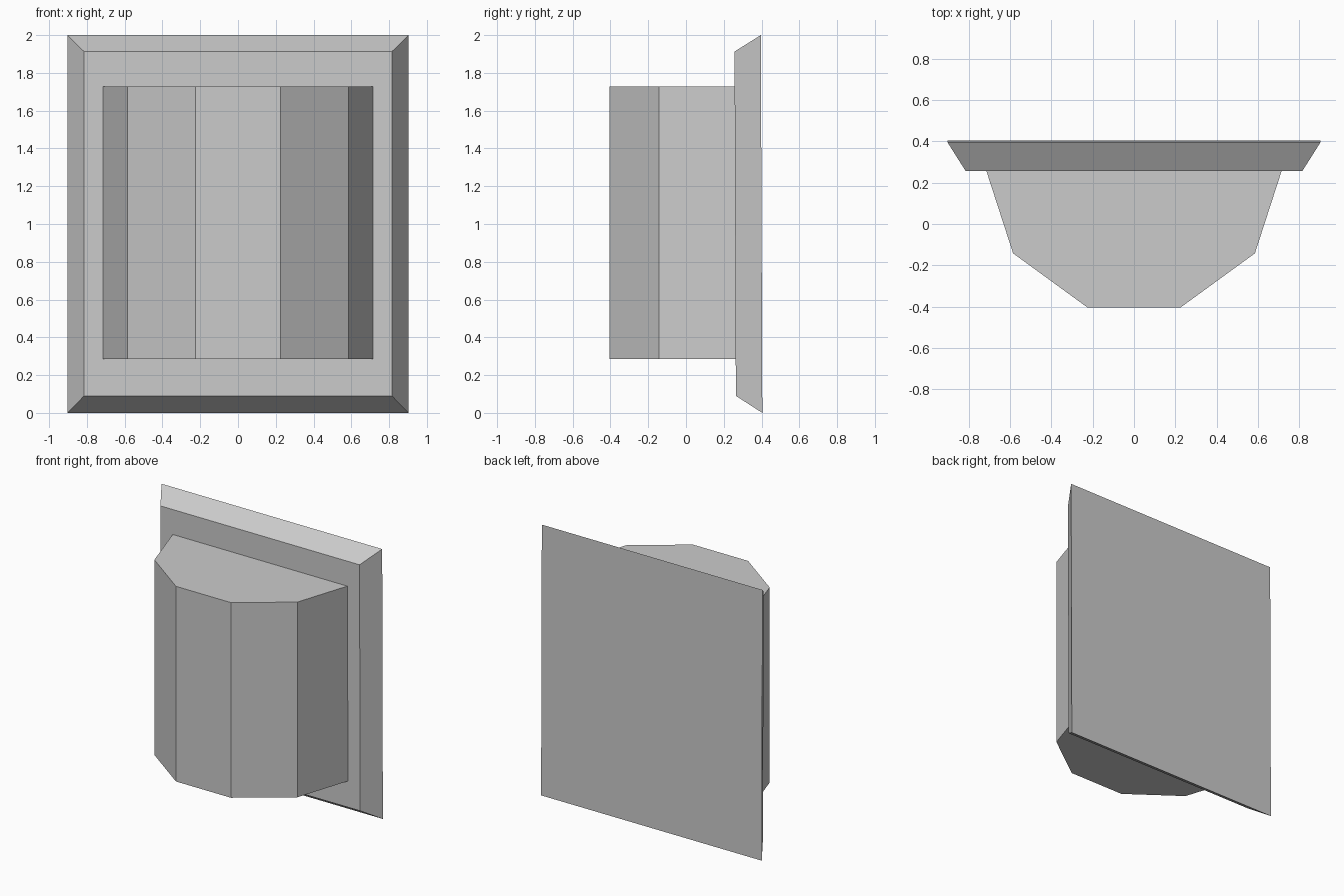
import bpy, bmesh

if "Cube" in bpy.data.objects:
    bpy.data.objects.remove(bpy.data.objects["Cube"])


def loft(name, bottom, top):
    """Closed solid between two matching loops of points."""
    bm = bmesh.new()
    a = [bm.verts.new(p) for p in bottom]
    b = [bm.verts.new(p) for p in top]
    bm.faces.new(a)
    bm.faces.new(b)
    n = len(a)
    for i in range(n):
        j = (i + 1) % n
        bm.faces.new((a[i], a[j], b[j], b[i]))
    bmesh.ops.recalc_face_normals(bm, faces=bm.faces)
    mesh = bpy.data.meshes.new(name)
    bm.to_mesh(mesh)
    bm.free()
    obj = bpy.data.objects.new(name, mesh)
    bpy.context.collection.objects.link(obj)
    return obj


def panel(half_w, z0, z1, y_bottom, y_top):
    return [(-half_w, y_bottom, z0), (half_w, y_bottom, z0),
            (half_w, y_top, z1), (-half_w, y_top, z1)]


# Bevelled backing plate, leaning very slightly forward at the top
loft("back_plate",
     panel(0.903, 0.0, 2.0, 0.404, 0.396),
     panel(0.815, 0.09, 1.913, 0.264, 0.257))

# Faceted bay projecting from the plate
half = [(0.225, -0.404), (0.585, -0.142), (0.716, 0.262)]
outline = half + [(-x, y) for x, y in reversed(half)]
loft("front_body",
     [(x, y, 0.284) for x, y in outline],
     [(x, y, 1.728) for x, y in outline])
